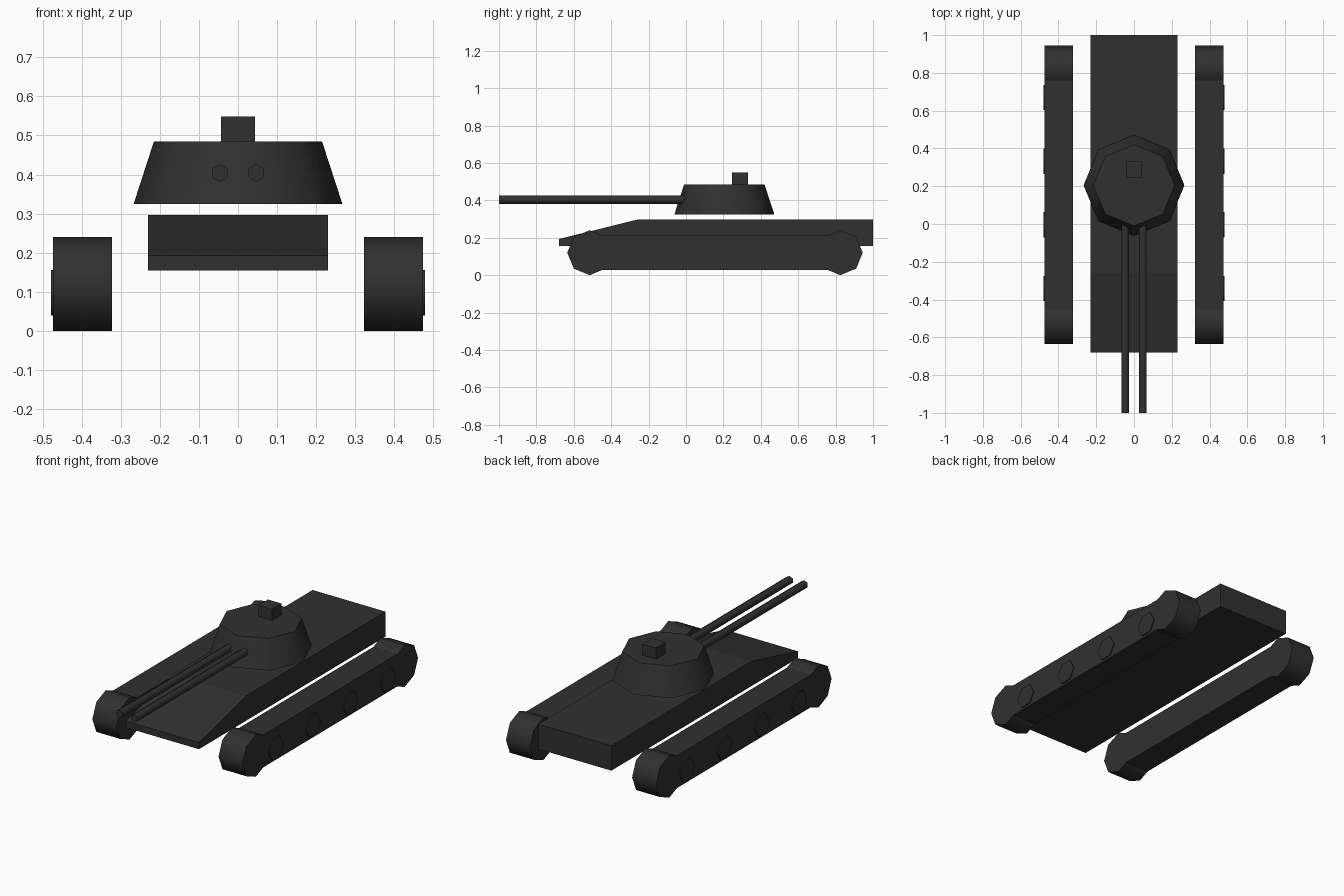
import bpy
import bmesh
from math import pi, radians
from mathutils import Matrix

cube = bpy.data.objects.get("Cube")
if cube:
    bpy.data.objects.remove(cube, do_unlink=True)

# One dark charcoal finish for every part
paint = bpy.data.materials.new("charcoal")
paint.use_nodes = True
colour = (0.03, 0.03, 0.03, 1)
paint.diffuse_color = colour
paint.node_tree.nodes["Principled BSDF"].inputs["Base Color"].default_value = colour


def finish(name, bm, smooth=False):
    bmesh.ops.recalc_face_normals(bm, faces=bm.faces)
    mesh = bpy.data.meshes.new(name)
    bm.to_mesh(mesh)
    bm.free()
    mesh.materials.append(paint)
    obj = bpy.data.objects.new(name, mesh)
    bpy.context.collection.objects.link(obj)
    if smooth:
        bpy.ops.object.select_all(action="DESELECT")
        obj.select_set(True)
        bpy.context.view_layer.objects.active = obj
        bpy.ops.object.shade_smooth_by_angle(angle=radians(62))
    return obj


def prism(name, profile, x0, x1):
    """Extrude a (y, z) side profile across x."""
    bm = bmesh.new()
    face = bm.faces.new([bm.verts.new((x0, y, z)) for y, z in profile])
    out = bmesh.ops.extrude_face_region(bm, geom=[face])
    verts = [v for v in out["geom"] if isinstance(v, bmesh.types.BMVert)]
    bmesh.ops.translate(bm, verts=verts, vec=(x1 - x0, 0, 0))
    return finish(name, bm)


def drum(name, sides, r0, r1, depth, centre, axis="Z", spin=0, smooth=True):
    """Low-poly cylinder or cone with its axis along X, Y or Z."""
    bm = bmesh.new()
    turn = {"X": Matrix.Rotation(pi / 2, 4, "Y"),
            "Y": Matrix.Rotation(pi / 2, 4, "X"),
            "Z": Matrix.Identity(4)}[axis]
    matrix = Matrix.Translation(centre) @ turn @ Matrix.Rotation(spin, 4, "Z")
    bmesh.ops.create_cone(bm, cap_ends=True, segments=sides, radius1=r0,
                          radius2=r1, depth=depth, matrix=matrix)
    return finish(name, bm, smooth)


def box(name, x0, x1, y0, y1, z0, z1):
    return prism(name, [(y0, z0), (y1, z0), (y1, z1), (y0, z1)], x0, x1)


# Hull with a sloping nose
prism("hull", [(-0.68, 0.155), (1, 0.155), (1, 0.297), (-0.26, 0.297), (-0.68, 0.193)],
      -0.23, 0.23)

# Turret hovering just over the hull, with its hatch
drum("turret", 8, 0.267, 0.215, 0.16, (0, 0.205, 0.405))
box("hatch", -0.043, 0.043, 0.246, 0.332, 0.47, 0.548)

for side, s in (("left", 1), ("right", -1)):
    # Twin gun barrels
    drum(side + "_barrel", 6, 0.023, 0.023, 1.04, (s * 0.047, -0.48, 0.404), "Y")

    # Track body with a drum at each end
    inner, outer = sorted((s * 0.322, s * 0.473))
    box(side + "_track", inner, outer, -0.515, 0.825, 0.028, 0.213)
    for end, y in (("front", -0.515), ("rear", 0.825)):
        drum(f"{side}_{end}_track_drum", 8, 0.12, 0.12, 0.151,
             (s * 0.3975, y, 0.12), "X")

    # Hexagonal road wheels standing just proud of the outer face
    for i in range(4):
        drum(f"{side}_road_wheel_{i + 1}", 6, 0.067, 0.067, 0.03,
             (s * 0.464, 0.67 - 0.337 * i, 0.098), "X")
